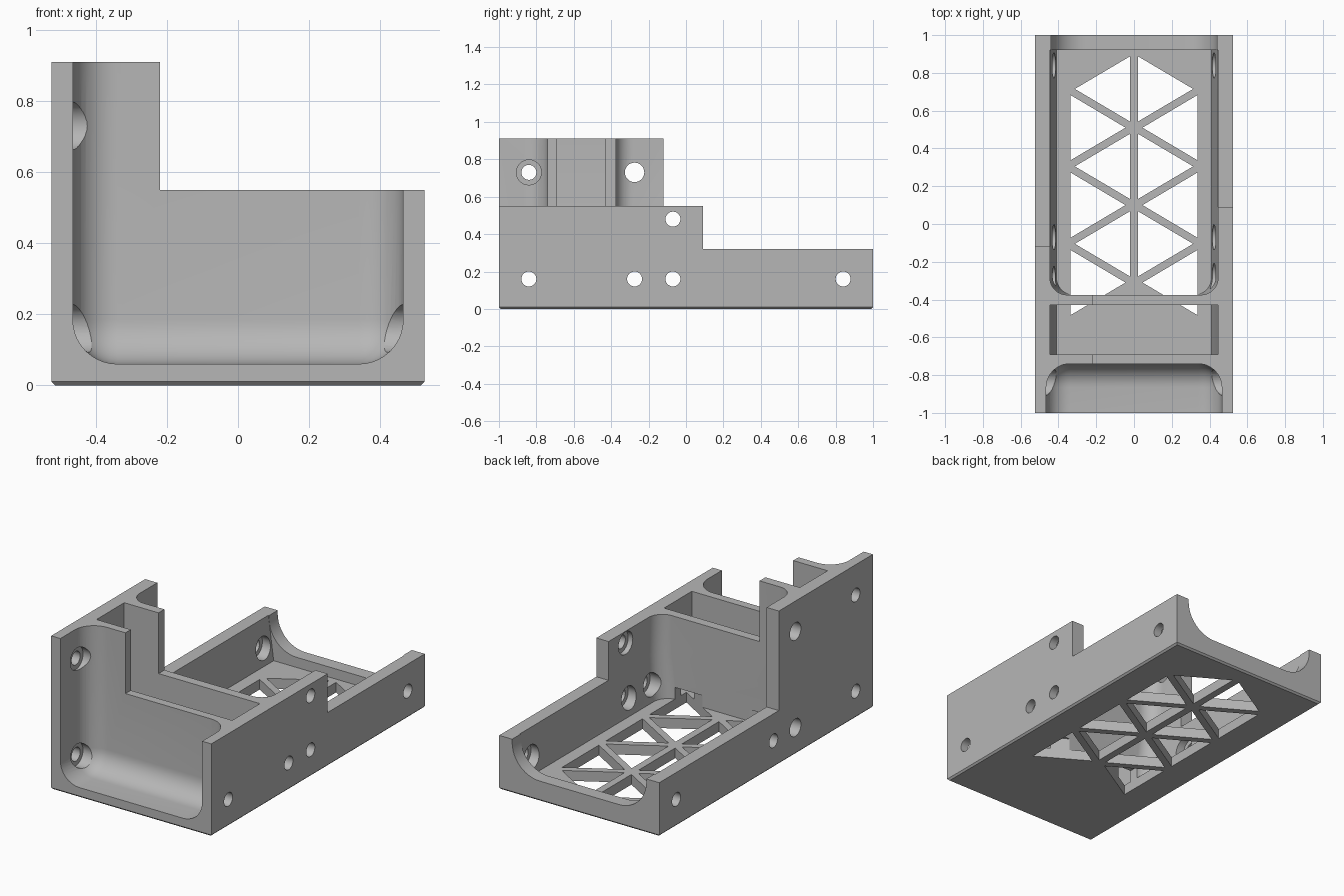
import bpy, bmesh
from math import sin, cos, pi, radians
from mathutils import Matrix

if "Cube" in bpy.data.objects:
    bpy.data.objects.remove(bpy.data.objects["Cube"])

grey = bpy.data.materials.new("light_grey")
grey.use_nodes = True
grey.diffuse_color = (0.47, 0.47, 0.47, 1)
grey.node_tree.nodes["Principled BSDF"].inputs["Base Color"].default_value = (0.47, 0.47, 0.47, 1)


def finish(name, bm):
    bmesh.ops.recalc_face_normals(bm, faces=bm.faces)
    mesh = bpy.data.meshes.new(name)
    bm.to_mesh(mesh)
    bm.free()
    mesh.materials.append(grey)
    obj = bpy.data.objects.new(name, mesh)
    bpy.context.collection.objects.link(obj)
    return obj


def loft_mesh(rings):
    """Closed solid through matching rings of points."""
    bm = bmesh.new()
    loops = [[bm.verts.new(p) for p in ring] for ring in rings]
    n = len(loops[0])
    for low, high in zip(loops, loops[1:]):
        for i in range(n):
            j = (i + 1) % n
            bm.faces.new((low[i], low[j], high[j], high[i]))
    bm.faces.new(loops[0])
    bm.faces.new(loops[-1])
    bmesh.ops.recalc_face_normals(bm, faces=bm.faces)
    return bm


def rect(x0, x1, y0, y1, z):
    return [(x0, y0, z), (x1, y0, z), (x1, y1, z), (x0, y1, z)]


def box(x0, x1, y0, y1, z0, z1):
    return loft_mesh([rect(x0, x1, y0, y1, z0), rect(x0, x1, y0, y1, z1)])


def arc(cx, cy, r, start, steps=12):
    return [(cx + r * cos(start + pi / 2 * i / steps),
             cy + r * sin(start + pi / 2 * i / steps)) for i in range(steps + 1)]


# Body block with a small chamfer around the base
W, TALL, MID, LOW, FLOOR = 0.525, 0.91, 0.55, 0.32, 0.06
body = finish("bracket_body", loft_mesh([
    rect(-W + 0.01, W - 0.01, -0.99, 0.99, 0),
    rect(-W, W, -1, 1, 0.01),
    rect(-W, W, -1, 1, TALL)]))
bpy.context.view_layer.objects.active = body


def cut(bm):
    cutter = finish("cutter", bm)
    cutter.hide_render = True
    mod = body.modifiers.new("cut", 'BOOLEAN')
    mod.operation = 'DIFFERENCE'
    mod.solver = 'EXACT'
    mod.object = cutter
    bpy.ops.object.modifier_apply(modifier=mod.name)
    bpy.data.objects.remove(cutter)


# Stepped wall heights
cut(box(-0.22, 1, -2, 2, MID, 2))
cut(box(-1, 0, -0.12, 2, LOW, 2))
cut(box(-0.1, 1, 0.09, 2, LOW, 2))

# Front bay, open forward and upward, with rounded inner corners
bay = box(-0.465, 0.465, -1.3, -0.74, FLOOR, 1.5)
edges = []
for e in bay.edges:
    back = all(v.co.y > -1 for v in e.verts)
    low = all(v.co.z < 1 for v in e.verts)
    front = all(v.co.y < -1 for v in e.verts)
    top = all(v.co.z > 1 for v in e.verts)
    if (back or low) and not front and not top:
        edges.append(e)
bmesh.ops.bevel(bay, geom=edges, offset=0.125, segments=10, profile=0.5, affect='EDGES')
cut(bay)

# Middle pocket with drafted sides
cut(loft_mesh([rect(-x, x, -0.69, -0.43, z)
               for x, z in ((0.41, FLOOR), (0.445, LOW), (0.445, 1.5))]))


# Rear tray with drafted sides and rounded front corners
def tray_ring(x, z, r=0.09, y0=-0.375, y1=0.92):
    left = arc(-x + r, y0 + r, r, pi)
    right = arc(x - r, y0 + r, r, 1.5 * pi)
    return [(px, py, z) for px, py in left + right + [(x, y1), (-x, y1)]]


cut(loft_mesh([tray_ring(0.41, FLOOR), tray_ring(0.445, LOW), tray_ring(0.445, 1.5)]))

# Curved opening through the rear sill
X, R, SILL = 0.44, 0.18, 0.12
sill = arc(-X + R, SILL + R, R, pi) + arc(X - R, SILL + R, R, 1.5 * pi) + [(X, 1), (-X, 1)]
cut(loft_mesh([[(x, y, z) for x, z in sill] for y in (0.9, 1.2)]))

# Triangular lattice openings in the floor
for side in (-1, 1):
    for i in range(3):
        c = 0.51 - 0.41 * i
        for apex, base, mid in ((0.045, 0.335, c), (0.313, 0.022, c + 0.205)):
            tri = [(side * apex, mid), (side * base, mid + 0.172), (side * base, mid - 0.172)]
            cut(loft_mesh([[(x, y, z) for x, y in tri] for z in (-0.1, 0.13)]))


# Screw holes in the side walls, with wider seats on the inside
def drill(side, y, z, r, x0, x1):
    bm = bmesh.new()
    place = Matrix.Translation((side * (x0 + x1) / 2, y, z)) @ Matrix.Rotation(pi / 2, 4, 'Y')
    bmesh.ops.create_cone(bm, cap_ends=True, segments=32, radius1=r, radius2=r,
                          depth=x1 - x0, matrix=place)
    cut(bm)


HOLE, SEAT = 0.04, 0.067
shared = [(-0.84, 0.16), (-0.07, 0.16), (0.84, 0.16)]
walls = {1: shared + [(-0.275, 0.16), (-0.07, 0.48)], -1: shared + [(-0.84, 0.73)]}
for side, spots in walls.items():
    for y, z in spots:
        drill(side, y, z, HOLE, 0.33, 0.6)
        drill(side, y, z, SEAT, 0.33, 0.475)
for z in (0.16, 0.73):
    drill(-1, -0.275, z, 0.052, 0.33, 0.6)

# Smooth the curved surfaces while keeping crisp edges
bpy.ops.object.select_all(action='DESELECT')
body.select_set(True)
bpy.ops.object.shade_smooth_by_angle(angle=radians(30))
